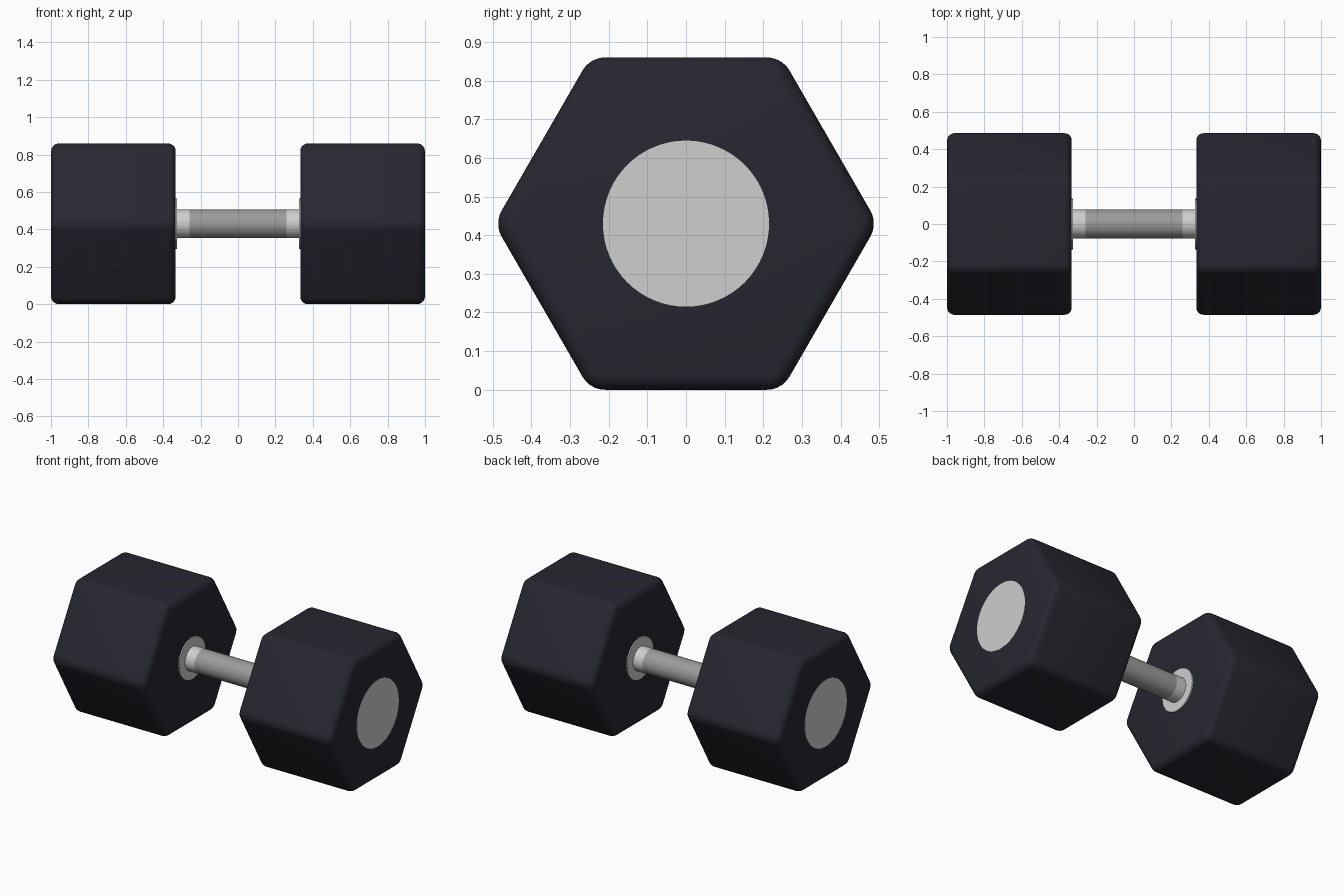
import bpy, bmesh, math
from mathutils import Matrix, Vector

if "Cube" in bpy.data.objects:
    bpy.data.objects.remove(bpy.data.objects["Cube"])

CZ = 0.43                      # height of the bar axis
APOTHEM = 0.43                 # hexagon centre to flat side


def material(name, rgb):
    m = bpy.data.materials.new(name)
    m.diffuse_color = (*rgb, 1.0)
    m.use_nodes = True
    m.node_tree.nodes["Principled BSDF"].inputs["Base Color"].default_value = m.diffuse_color
    return m


rubber = material("dark rubber", (0.020, 0.020, 0.030))
steel = material("polished steel", (0.62, 0.62, 0.62))
grip_grey = material("grip grey", (0.33, 0.33, 0.33))


def prism(name, x0, x1, radius, sides, mat, bevel=0.0, segments=4):
    """Prism or cylinder lying along x from x0 to x1."""
    bm = bmesh.new()
    bmesh.ops.create_cone(bm, cap_ends=True, segments=sides, radius1=radius,
                          radius2=radius, depth=abs(x1 - x0))
    # put a corner on the +y side, then lay the axis along x
    pts = [v.co for v in bm.verts]
    ang = math.atan2(pts[0].y, pts[0].x)
    bmesh.ops.transform(bm, verts=bm.verts, matrix=Matrix.Translation(((x0 + x1) / 2, 0, CZ))
                        @ Matrix.Rotation(math.radians(90), 4, 'Y')
                        @ Matrix.Rotation(math.radians(90) - ang, 4, 'Z'))
    if bevel:
        bmesh.ops.bevel(bm, geom=bm.edges[:], offset=bevel, offset_type='OFFSET',
                        segments=segments, profile=0.5, affect='EDGES')
    bmesh.ops.recalc_face_normals(bm, faces=bm.faces)
    me = bpy.data.meshes.new(name)
    bm.to_mesh(me)
    bm.free()
    me.materials.append(mat)
    ob = bpy.data.objects.new(name, me)
    bpy.context.collection.objects.link(ob)
    bpy.ops.object.select_all(action='DESELECT')
    ob.select_set(True)
    bpy.context.view_layer.objects.active = ob
    bpy.ops.object.shade_smooth_by_angle(angle=math.radians(35))
    return ob


for side, s in (("left", -1), ("right", 1)):
    # rounded hexagonal weight
    prism(side + "_weight", s * 0.333, s * 0.999, APOTHEM / math.cos(math.pi / 6), 6,
          rubber, bevel=0.04, segments=5)
    # round plate set in the outer end
    prism(side + "_end_plate", s * 0.98, s * 1.0, 0.215, 64, steel)
    # thin collar against the inner face
    prism(side + "_collar", s * 0.325, s * 0.345, 0.135, 48, steel)
    # bare steel end of the handle
    prism(side + "_handle_end", s * 0.258, s * 0.34, 0.077, 48, steel)

# grip between the two handle ends
prism("grip", -0.258, 0.258, 0.077, 48, grip_grey)
